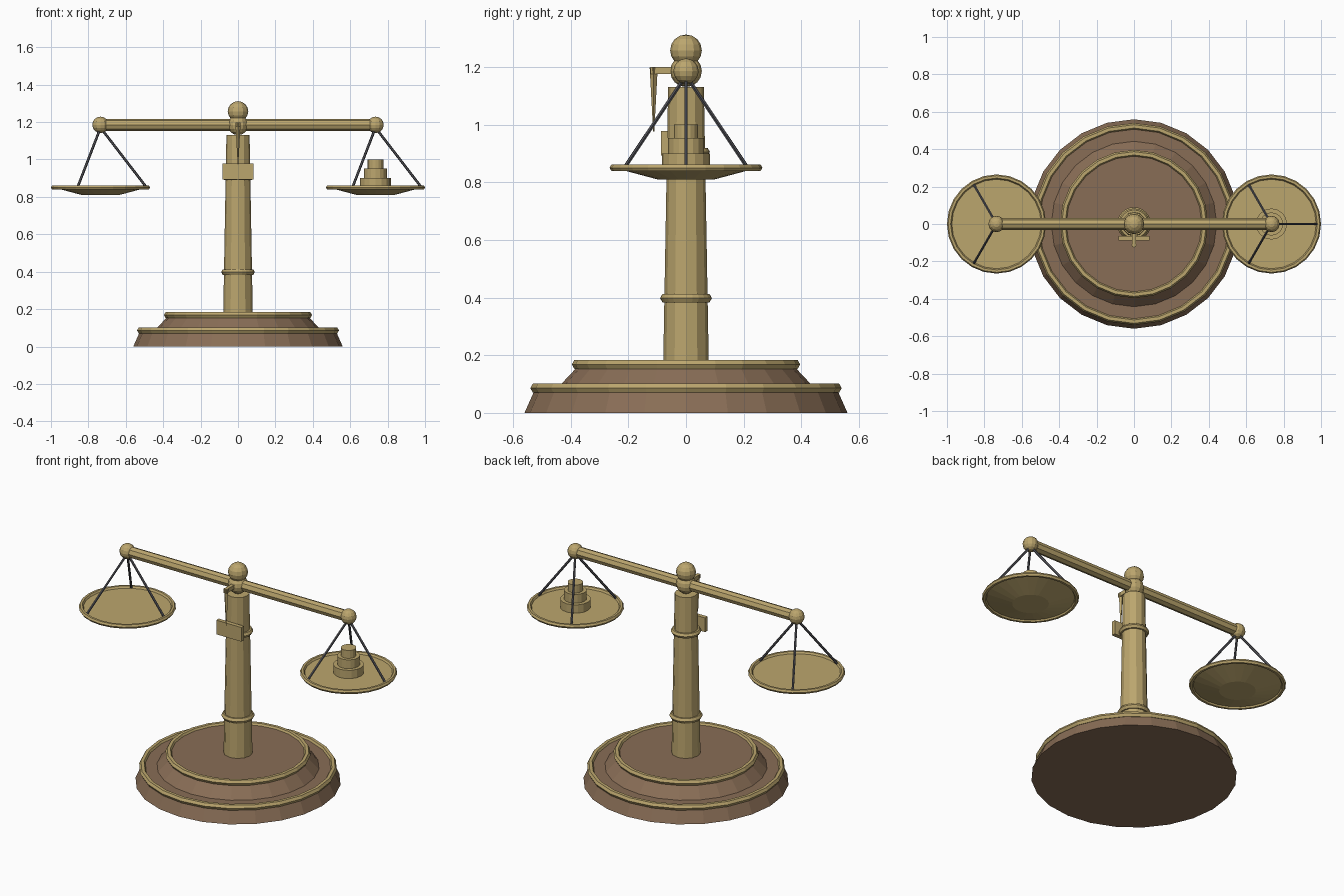
import bpy
from math import radians, sin, cos
from mathutils import Vector

cube = bpy.data.objects.get("Cube")
if cube:
    bpy.data.objects.remove(cube, do_unlink=True)


def material(name, rgb):
    m = bpy.data.materials.new(name)
    m.use_nodes = True
    m.diffuse_color = (*rgb, 1)
    m.node_tree.nodes["Principled BSDF"].inputs["Base Color"].default_value = (*rgb, 1)
    return m


brass = material("brass", (0.50, 0.38, 0.155))
wood = material("brown wood", (0.25, 0.155, 0.093))
steel = material("dark steel", (0.10, 0.10, 0.115))


def finish(name, mat):
    ob = bpy.context.object
    ob.name = name
    ob.data.materials.append(mat)
    return ob


def cone(name, mat, r1, r2, z1, z2, sides=24, x=0, y=0):
    """Upright frustum between two heights."""
    bpy.ops.mesh.primitive_cone_add(vertices=sides, radius1=r1, radius2=r2,
                                    depth=z2 - z1, location=(x, y, (z1 + z2) / 2))
    return finish(name, mat)


def ring(name, major, minor, z, x=0, sides=24):
    bpy.ops.mesh.primitive_torus_add(major_segments=sides, minor_segments=6,
                                     major_radius=major, minor_radius=minor,
                                     location=(x, 0, z))
    return finish(name, brass)


def ball(name, r, z, x=0):
    bpy.ops.mesh.primitive_uv_sphere_add(segments=12, ring_count=8, radius=r,
                                         location=(x, 0, z))
    return finish(name, brass)


def rod(name, mat, a, b, r, sides=6):
    """Straight bar from point a to point b."""
    a, b = Vector(a), Vector(b)
    bpy.ops.mesh.primitive_cylinder_add(vertices=sides, radius=r, depth=(b - a).length,
                                        location=(a + b) / 2)
    ob = finish(name, mat)
    ob.rotation_euler = (b - a).to_track_quat('Z', 'Y').to_euler()
    return ob


def box(name, mat, size, loc):
    bpy.ops.mesh.primitive_cube_add(size=1, location=loc)
    ob = finish(name, mat)
    ob.scale = size
    return ob


# Stepped base with brass trim
cone("base_lower", wood, 0.56, 0.52, 0, 0.09)
cone("base_upper", wood, 0.447, 0.365, 0.085, 0.172)
ring("base_lower_trim", 0.522, 0.018, 0.086)
ring("base_upper_trim", 0.378, 0.018, 0.168)

# Post, collars and front plate
cone("post", brass, 0.079, 0.062, 0.17, 1.13, 12)
ring("lower_collar", 0.073, 0.017, 0.398)
ring("upper_collar", 0.067, 0.016, 0.905)
box("front_plate", brass, (0.167, 0.024, 0.085), (0, -0.075, 0.935))

# Beam, pivot and finial
BEAM_Z = 1.185
ARM = 0.735
rod("beam", brass, (-ARM, 0, BEAM_Z), (ARM, 0, BEAM_Z), 0.032, 8)
ball("pivot", 0.055, BEAM_Z)
ball("finial", 0.055, 1.257)

# Pointer hanging in front of the post
box("pointer_arm", brass, (0.02, 0.11, 0.024), (0, -0.068, 1.187))
cone("pointer_needle", brass, 0.002, 0.014, 0.975, 1.198, 4, y=-0.112)

# Hanging pans, one at each end of the beam
for side, x in (("right", -ARM), ("left", ARM)):
    ball(f"{side}_beam_end", 0.044, BEAM_Z, x)
    cone(f"{side}_pan", brass, 0.10, 0.25, 0.81, 0.85, x=x)
    ring(f"{side}_pan_rim", 0.252, 0.013, 0.85, x)
    for i in range(3):
        a = radians(120 * i)
        rod(f"{side}_hanger_{i + 1}", steel, (x, 0, BEAM_Z - 0.015),
            (x + 0.245 * cos(a), 0.245 * sin(a), 0.852), 0.007)

# Stacked weights on the left pan
for i, (r, z1, z2) in enumerate(((0.083, 0.849, 0.90), (0.062, 0.90, 0.953),
                                 (0.042, 0.953, 1.0))):
    cone(f"weight_{i + 1}", brass, r, r, z1, z2, 16, x=ARM)
